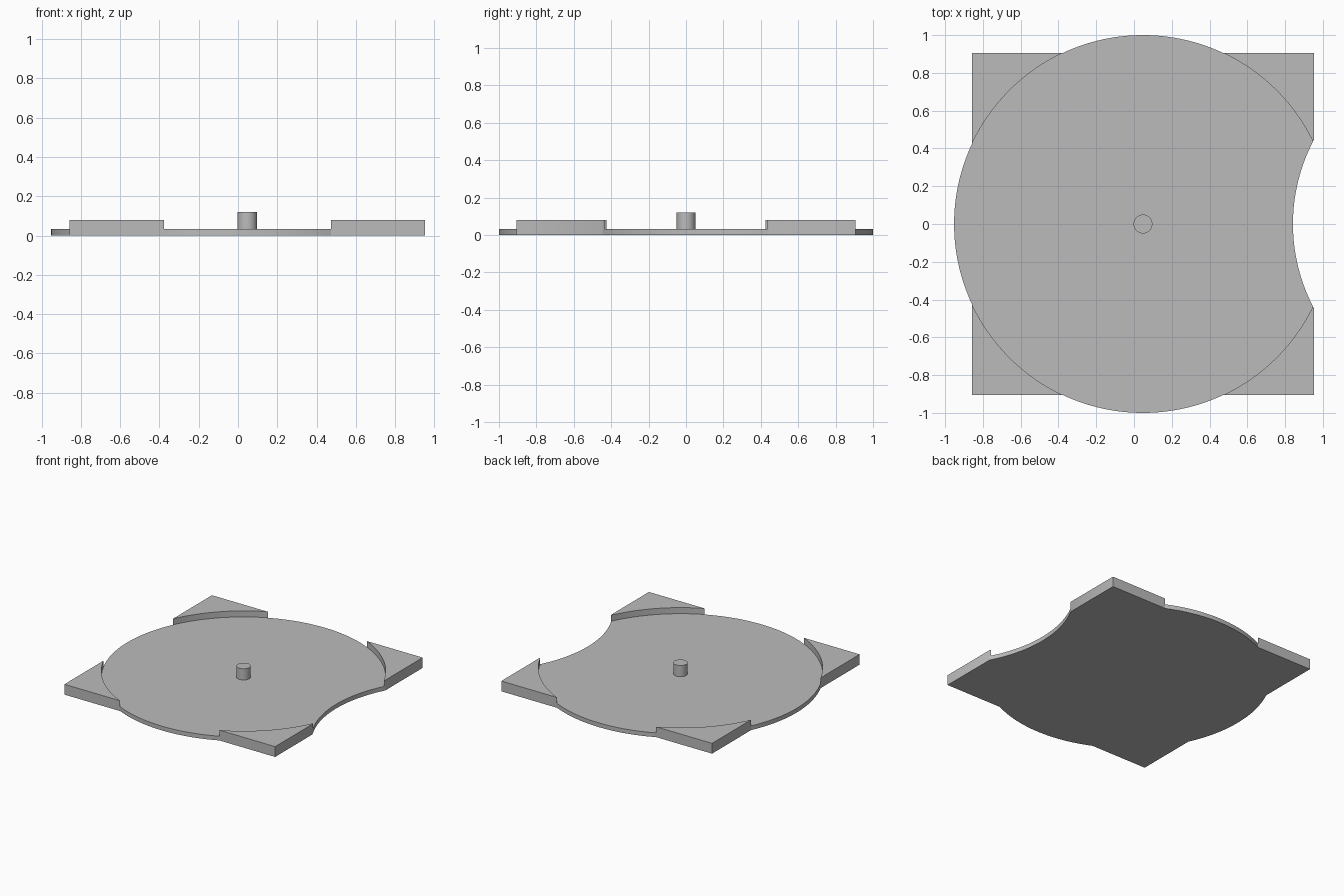
import bpy, bmesh
from math import sin, cos, asin, acos, pi, radians
from mathutils import Vector

cube = bpy.data.objects.get("Cube")
if cube:
    bpy.data.objects.remove(cube)

DISC = Vector((0.0475, 0))     # centre of the unit-radius disc
HALF = 0.905                   # half side of the square holding the corners
BITE_R, BITE_D = 0.95, 1.744   # scooped cut: radius and distance from disc centre
PLATE_H, CORNER_H, PIN_H = 0.033, 0.08, 0.12

grey = bpy.data.materials.new("grey")
grey.use_nodes = True
colour = (0.5, 0.5, 0.5, 1)
grey.diffuse_color = colour
grey.node_tree.nodes["Principled BSDF"].inputs["Base Color"].default_value = colour


def arc(centre, radius, start, end, steps):
    angles = [start + (end - start) * i / steps for i in range(steps + 1)]
    return [centre + radius * Vector((cos(a), sin(a))) for a in angles]


def prism(name, outline, bottom, top):
    """Extrude a flat outline into a closed solid."""
    bm = bmesh.new()
    face = bm.faces.new([bm.verts.new((p.x, p.y, bottom)) for p in outline])
    lifted = bmesh.ops.extrude_face_region(bm, geom=[face], use_keep_orig=True)
    verts = [v for v in lifted["geom"] if isinstance(v, bmesh.types.BMVert)]
    bmesh.ops.translate(bm, verts=verts, vec=(0, 0, top - bottom))
    bmesh.ops.remove_doubles(bm, verts=bm.verts, dist=1e-5)
    bmesh.ops.recalc_face_normals(bm, faces=bm.faces)
    mesh = bpy.data.meshes.new(name)
    bm.to_mesh(mesh)
    bm.free()
    mesh.materials.append(grey)
    obj = bpy.data.objects.new(name, mesh)
    bpy.context.collection.objects.link(obj)
    bpy.ops.object.select_all(action="DESELECT")
    obj.select_set(True)
    bpy.context.view_layer.objects.active = obj
    bpy.ops.object.shade_smooth_by_angle(angle=radians(30))
    return obj


def mirror_y(points):
    return [Vector((p.x, -p.y)) for p in reversed(points)]


# Angles where the disc meets the scoop and the square
scoop = acos((1 + BITE_D ** 2 - BITE_R ** 2) / (2 * BITE_D))
low, high = acos(HALF), asin(HALF)
bite_centre = DISC + Vector((BITE_D, 0))
tip = asin(sin(scoop) / BITE_R)           # scoop angle at the disc edge
edge = acos((BITE_D - HALF) / BITE_R)     # scoop angle at the square side

# Disc edge pieces of the back half, shared by plate and corners
right_arc = arc(DISC, 1, scoop, high, 24)
back_arc = arc(DISC, 1, high, pi - high, 32)
left_arc = arc(DISC, 1, pi - high, pi - low, 24)
side_arc = arc(DISC, 1, pi - low, pi, 16)
bite_arc = arc(bite_centre, BITE_R, pi + tip, pi - tip, 40)

# Round plate with the scooped side
half = right_arc + back_arc[1:] + left_arc[1:] + side_arc[1:]
prism("round_plate", half + mirror_y(half)[1:-1] + bite_arc[:-1], 0, PLATE_H)

# Raised corners fitted around the disc
right_corner = right_arc + [DISC + Vector((HALF, HALF))] \
    + arc(bite_centre, BITE_R, pi - edge, pi - tip, 3)[:-1]
left_corner = left_arc + [DISC + Vector((-HALF, HALF))]
for side, outline in (("left", right_corner), ("right", left_corner)):
    prism("back_" + side + "_corner", outline, 0, CORNER_H)
    prism("front_" + side + "_corner", mirror_y(outline), 0, CORNER_H)

# Centre pin
prism("centre_pin", arc(DISC, 0.05, 0, 2 * pi, 48)[:-1], PLATE_H, PIN_H)
